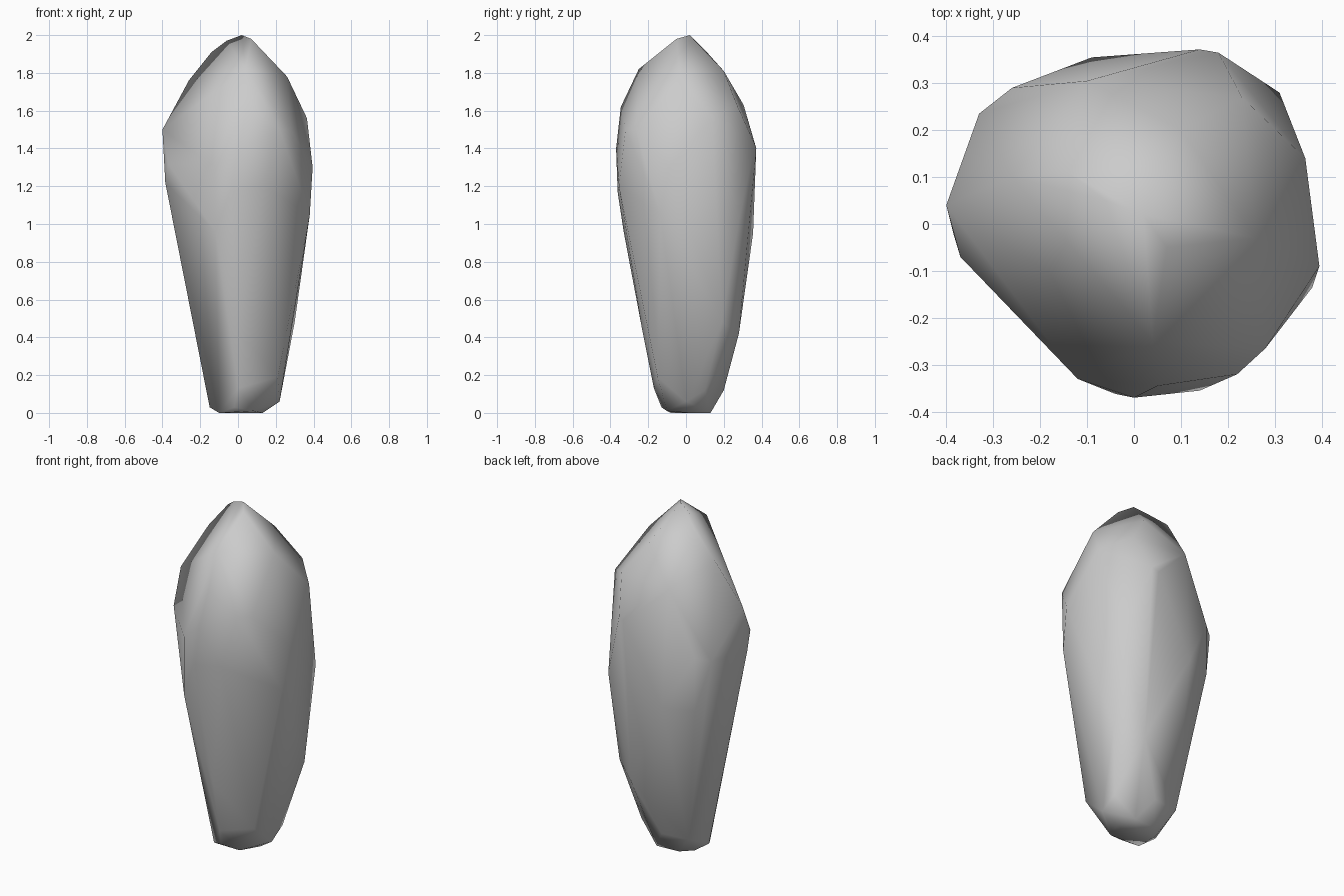
import bpy, bmesh

# Corner points of the stone, grouped from the foot to the tip
foot = [(-.15, 0, .03), (-.10, -.08, 0), (-.02, -.13, .03), (-.10, .06, 0),
        (.08, -.10, .01), (.13, .02, 0), (.22, 0, .06), (.10, .13, 0),
        (-.04, .12, 0), (0, -.17, .13), (.21, -.15, .19)]
lower = [(.22, .10, .12), (.02, .20, .12), (-.14, .18, .12),
         (.30, .19, .48), (.16, .28, .42), (0, -.23, .43)]
belly = [(-.385, -.02, 1.22), (-.37, -.07, 1.32), (-.12, -.33, .96),
         (-.12, -.33, 1.3), (-.04, -.362, 1.17), (.14, -.355, 1.2),
         (.38, -.135, 1.05), (.31, .28, 1.02), (-.09, .355, .95),
         (-.26, .29, .95), (-.26, .29, 1.26), (-.33, .235, 1.24)]
shoulder = [(-.40, .04, 1.5), (0, -.37, 1.4), (.05, -.345, 1.62),
            (.22, -.32, 1.5), (.28, -.265, 1.5), (.395, -.09, 1.3),
            (.365, .14, 1.56), (.23, .27, 1.63), (.18, .365, 1.42),
            (.14, .372, 1.4), (-.10, .305, 1.63)]
tip = [(.26, -.03, 1.78), (.04, -.25, 1.82), (.07, -.05, 1.98),
       (.02, .02, 2.0), (-.06, .05, 1.97), (-.14, .11, 1.91),
       (.10, .20, 1.81), (-.26, .10, 1.76)]

# Faceted standing stone as the hull around the corners
bm = bmesh.new()
for p in foot + lower + belly + shoulder + tip:
    bm.verts.new(p)
bmesh.ops.convex_hull(bm, input=bm.verts)
loose = [v for v in bm.verts if not v.link_faces]
bmesh.ops.delete(bm, geom=loose, context='VERTS')
bmesh.ops.recalc_face_normals(bm, faces=bm.faces)
mesh = bpy.data.meshes.new("standing_stone")
bm.to_mesh(mesh)
bm.free()
stone = bpy.data.objects.new("standing_stone", mesh)
bpy.context.collection.objects.link(stone)

# Soft shading over the whole stone
bpy.context.view_layer.objects.active = stone
stone.select_set(True)
bpy.ops.object.shade_smooth_by_angle(angle=1.5)
